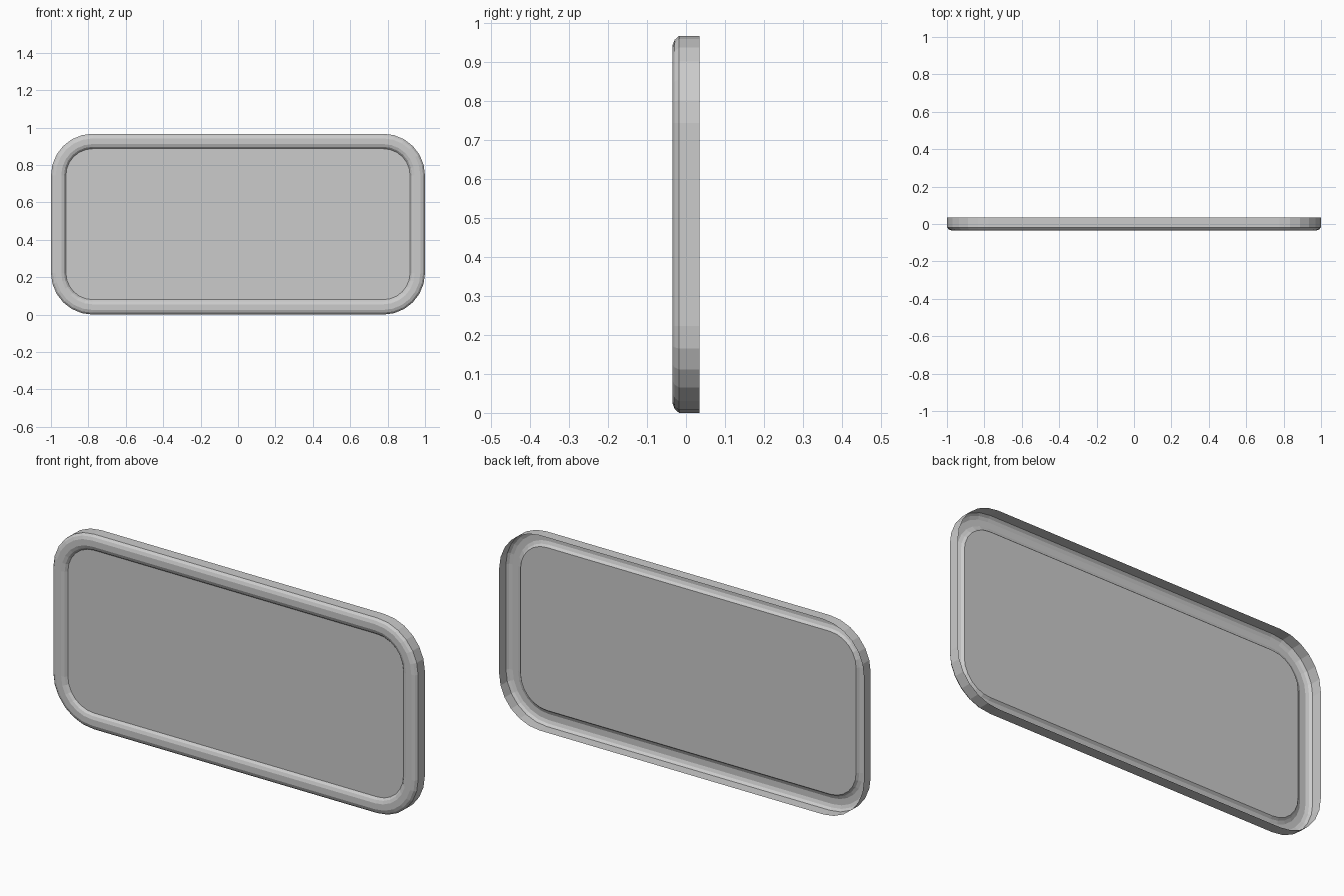
import bpy, bmesh
from math import sin, cos, pi

if "Cube" in bpy.data.objects:
    bpy.data.objects.remove(bpy.data.objects["Cube"])

HW, H, R, SEG = 1.0, 0.967, 0.223, 6   # half width, height, corner radius, corner segments


def outline(inset, y):
    """Rounded rectangle in the XZ plane, inset from the outer edge."""
    pts = []
    corners = [(HW - R, H - R), (-HW + R, H - R), (-HW + R, R), (HW - R, R)]
    for k, (cx, cz) in enumerate(corners):
        for i in range(SEG + 1):
            a = (k + i / SEG) * pi / 2
            pts.append((cx + (R - inset) * cos(a), y, cz + (R - inset) * sin(a)))
    return pts


def make_object(name, bm):
    mesh = bpy.data.meshes.new(name)
    bm.to_mesh(mesh)
    bm.free()
    obj = bpy.data.objects.new(name, mesh)
    bpy.context.collection.objects.link(obj)
    return obj


# Frame: open-backed shell, straight side wall then a rounded front bead
profile = [(0, 0.035), (0, -0.018), (0.010, -0.029), (0.025, -0.035),
           (0.055, -0.035), (0.070, -0.029), (0.080, -0.018)]
bm = bmesh.new()
rings = [[bm.verts.new(p) for p in outline(*pr)] for pr in profile]
for a, b in zip(rings, rings[1:]):
    n = len(a)
    for i in range(n):
        j = (i + 1) % n
        bm.faces.new((a[i], b[i], b[j], a[j]))
make_object("frame", bm)

# Panel: thin sheet filling the frame opening
bm = bmesh.new()
bm.faces.new([bm.verts.new(p) for p in outline(*profile[-1])])
bmesh.ops.recalc_face_normals(bm, faces=bm.faces)
for f in bm.faces:
    f.normal_update()
    if f.normal.y > 0:
        f.normal_flip()
make_object("panel", bm)
